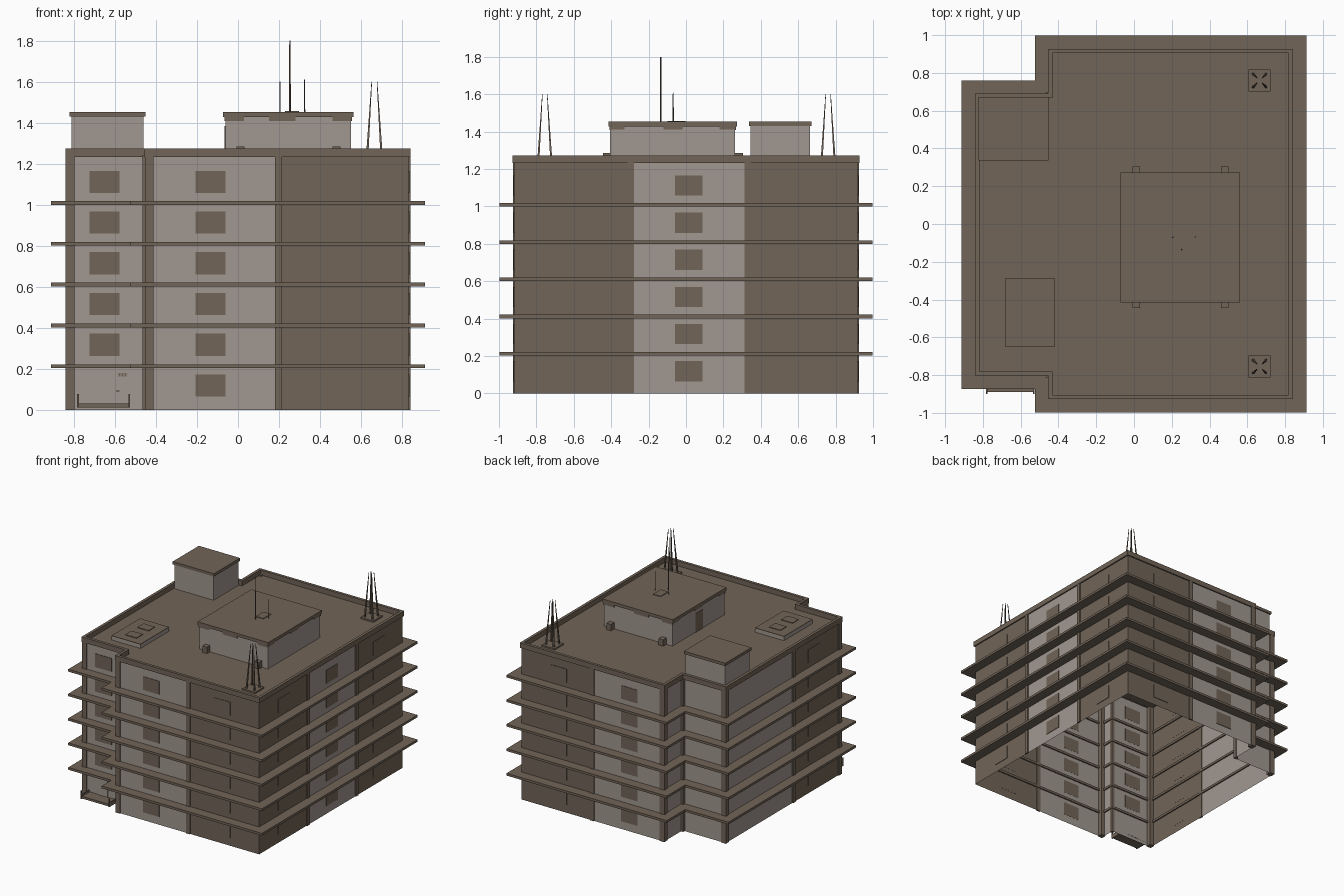
import bpy, bmesh, math
from mathutils import Vector

if "Cube" in bpy.data.objects:
    bpy.data.objects.remove(bpy.data.objects["Cube"])


def material(name, rgb):
    m = bpy.data.materials.new(name)
    m.diffuse_color = (*rgb, 1)
    m.use_nodes = True
    m.node_tree.nodes["Principled BSDF"].inputs["Base Color"].default_value = m.diffuse_color
    return m


BROWN = material("brown_plaster", (0.165, 0.128, 0.096))
LIGHT = material("light_taupe", (0.355, 0.31, 0.278))


def finish(name, bm, mats):
    me = bpy.data.meshes.new(name)
    bm.to_mesh(me)
    bm.free()
    for m in mats:
        me.materials.append(m)
    ob = bpy.data.objects.new(name, me)
    bpy.context.collection.objects.link(ob)
    return ob


def box(name, x0, x1, y0, y1, z0, z1, mat=BROWN):
    bm = bmesh.new()
    bmesh.ops.create_cube(bm, size=1)
    for v in bm.verts:
        v.co = ((x0 + x1) / 2 + v.co.x * (x1 - x0),
                (y0 + y1) / 2 + v.co.y * (y1 - y0),
                (z0 + z1) / 2 + v.co.z * (z1 - z0))
    return finish(name, bm, [mat])


def rod(name, a, b, r0, r1):
    """Tapered square bar between two points."""
    a, b = Vector(a), Vector(b)
    d = b - a
    bm = bmesh.new()
    bmesh.ops.create_cone(bm, cap_ends=True, segments=4, radius1=r0, radius2=r1, depth=d.length)
    bm.transform(d.to_track_quat('Z', 'Y').to_matrix().to_4x4())
    bmesh.ops.translate(bm, verts=bm.verts, vec=(a + b) / 2)
    return finish(name, bm, [BROWN])


# Building outline: rectangle with the two left corners notched, offset outward by o
X, Y, NX, YF, YB = 0.832, 0.917, -0.445, -0.793, 0.68


def outline(o=0.0):
    x, y, n, f, b = X + o, Y + o, NX - o, YF - o, YB + o
    return [(-x, f), (n, f), (n, -y), (x, -y), (x, y), (n, y), (n, b), (-x, b)]


def ring(name, o_in, o_out, z0, z1):
    bm = bmesh.new()
    loops = [[bm.verts.new((x, y, z)) for x, y in outline(o)]
             for o, z in ((o_in, z0), (o_out, z0), (o_out, z1), (o_in, z1))]
    for k in range(4):
        a, b = loops[k], loops[(k + 1) % 4]
        for i in range(8):
            j = (i + 1) % 8
            bm.faces.new((a[i], a[j], b[j], b[i]))
    bmesh.ops.recalc_face_normals(bm, faces=bm.faces)
    return finish(name, bm, [BROWN])


FLOORS = 6
PITCH = 0.1985
TOP = 1.24

# Wall panels: start, end, colour slot (0 brown, 1 light), window centre, lowest window floor
P = outline()
panels = [
    (P[0], P[1], 1, -0.65, 1),
    (P[1], P[2], 1, None, 0),
    (P[2], (0.2, -Y), 1, -0.135, 0),
    ((0.2, -Y), P[3], 0, 0.5, 0),
    (P[3], (X, -0.295), 0, -0.605, 0),
    ((X, -0.295), (X, 0.33), 1, 0.015, 0),
    ((X, 0.33), P[4], 0, 0.615, 0),
    (P[4], (0.2, Y), 0, 0.5, 0),
    ((0.2, Y), P[5], 1, -0.135, 0),
    (P[5], P[6], 1, None, 0),
    (P[6], P[7], 1, None, 0),
    (P[7], (-X, -0.19), 1, None, 0),
    ((-X, -0.19), P[0], 0, -0.45, 0),
]
bm = bmesh.new()
for a, b, slot, win, first in panels:
    f = bm.faces.new([bm.verts.new(c) for c in
                      ((*a, 0), (*b, 0), (*b, TOP), (*a, TOP))])
    f.material_index = slot
    if win is None:
        continue
    # Window plates, one per floor
    for i in range(first, FLOORS):
        z = 0.065 + PITCH * i
        if a[1] == b[1]:
            s = 0.004 if a[1] > 0 else -0.004
            y0, y1 = sorted((a[1] - s / 4, a[1] + s))
            box("window", win - 0.073, win + 0.073, y0, y1, z, z + 0.108)
        else:
            s = 0.004 if a[0] > 0 else -0.004
            x0, x1 = sorted((a[0] - s / 4, a[0] + s))
            box("window", x0, x1, win - 0.073, win + 0.073, z, z + 0.108)
finish("walls", bm, [BROWN, LIGHT])

# Pilasters: at the notched corners, and where wall colours change
O = outline(0.008)
W = 0.042
for i, sx, sy in ((0, 1, 1), (2, 1, 1), (5, 1, -1), (7, 1, -1)):
    x, y = O[i]
    (x0, x1), (y0, y1) = sorted((x, x + W * sx)), sorted((y, y + W * sy))
    box("corner_pilaster", x0, x1, y0, y1, 0, TOP)
for i, sy in ((1, -1), (6, 1)):
    x, y = P[i]
    y0, y1 = sorted((y - 0.005 * sy, y + 0.02 * sy))
    box("inner_pilaster", x - 0.02, x + 0.005, y0, y1, 0, TOP)
for s in (-1, 1):
    y0, y1 = sorted((s * (Y - 0.004), s * (Y + 0.008)))
    box("wall_pilaster", 0.18, 0.215, y0, y1, 0, TOP)
for y in (-0.295, 0.33):
    box("wall_pilaster", X - 0.004, X + 0.008, y - 0.017, y + 0.017, 0, TOP)
box("wall_pilaster", -X - 0.008, -X + 0.004, -0.207, -0.173, 0, TOP)

# Floor ledges, parapet and roof deck
for i in range(FLOORS - 1):
    ring("floor_ledge", -0.01, 0.08, 0.203 + 0.199 * i, 0.222 + 0.199 * i)
ring("parapet", -0.013, 0.01, 1.232, 1.273)
bm = bmesh.new()
bm.faces.new([bm.verts.new((x, y, 1.233)) for x, y in outline(-0.005)])
finish("roof_deck", bm, [BROWN])
R = 1.23

# Corner stair house
box("stair_house", -0.813, -0.46, 0.345, 0.663, R, 1.432, LIGHT)
box("stair_house_cap", -0.822, -0.452, 0.337, 0.672, 1.43, 1.453)

# Main roof house with cap, brackets, door and vents
box("roof_house", -0.062, 0.552, -0.405, 0.262, R, 1.432, LIGHT)
box("roof_house_cap", -0.072, 0.562, -0.415, 0.272, 1.428, 1.453)
for x0, x1 in ((-0.066, 0.03), (0.15, 0.28), (0.46, 0.556)):
    for y in (-0.405, 0.262):
        box("cap_bracket", x0, x1, y - 0.005, y + 0.005, 1.408, 1.43)
for y0, y1 in ((-0.409, -0.33), (-0.12, -0.02), (0.18, 0.266)):
    for x in (-0.062, 0.552):
        box("cap_bracket", x - 0.005, x + 0.005, y0, y1, 1.412, 1.43)
box("roof_door", -0.066, -0.06, -0.125, -0.03, R, 1.385)
for x in (0.012, 0.48):
    box("vent", x - 0.02, x + 0.02, -0.445, -0.4, R, 1.285)
    box("vent", x - 0.02, x + 0.02, 0.257, 0.305, R, 1.285)

# Roof hatch with two lids
box("hatch_base", -0.68, -0.42, -0.65, -0.285, R, 1.263, LIGHT)
box("hatch_top", -0.68, -0.42, -0.65, -0.285, 1.263, 1.268)
for y in (-0.39, -0.545):
    box("hatch_lid", -0.602, -0.5, y - 0.04, y + 0.04, 1.266, 1.273)

# Masts on the roof house
box("mast_base", 0.23, 0.297, -0.1, -0.003, 1.45, 1.458)
rod("tall_mast", (0.253, -0.135, 1.45), (0.253, -0.135, 1.8), 0.005, 0.003)
rod("thin_mast", (0.325, -0.068, 1.45), (0.325, -0.068, 1.61), 0.003, 0.002)
rod("thin_mast", (0.205, -0.07, 1.45), (0.205, -0.07, 1.6), 0.003, 0.002)

# Two four-legged aerials
for y in (-0.755, 0.76):
    x = 0.665
    box("aerial_base", x - 0.058, x + 0.058, y - 0.058, y + 0.058, R, 1.245)
    for sx in (-1, 1):
        for sy in (-1, 1):
            rod("aerial_leg", (x + sx * 0.035, y + sy * 0.035, 1.24),
                (x + sx * 0.013, y + sy * 0.013, 1.6), 0.008, 0.002)

# Entrance: step, side rails, door, intercom and sign tabs
box("entrance_step", -0.78, -0.53, -0.89, YF, 0.012, 0.03)
for x in (-0.78, -0.53):
    box("entrance_rail", x - 0.004, x + 0.004, -0.9, YF, 0.012, 0.045)
    box("entrance_post", x - 0.004, x + 0.004, -0.9, -0.89, 0.012, 0.078)
box("entrance_door", -0.7, -0.61, YF - 0.005, YF + 0.002, 0.03, 0.165, LIGHT)
box("intercom", -0.595, -0.578, YF - 0.005, YF, 0.088, 0.097)
for x in (-0.578, -0.563, -0.548):
    box("sign_tab", x - 0.005, x + 0.005, YF - 0.005, YF, 0.162, 0.18)
